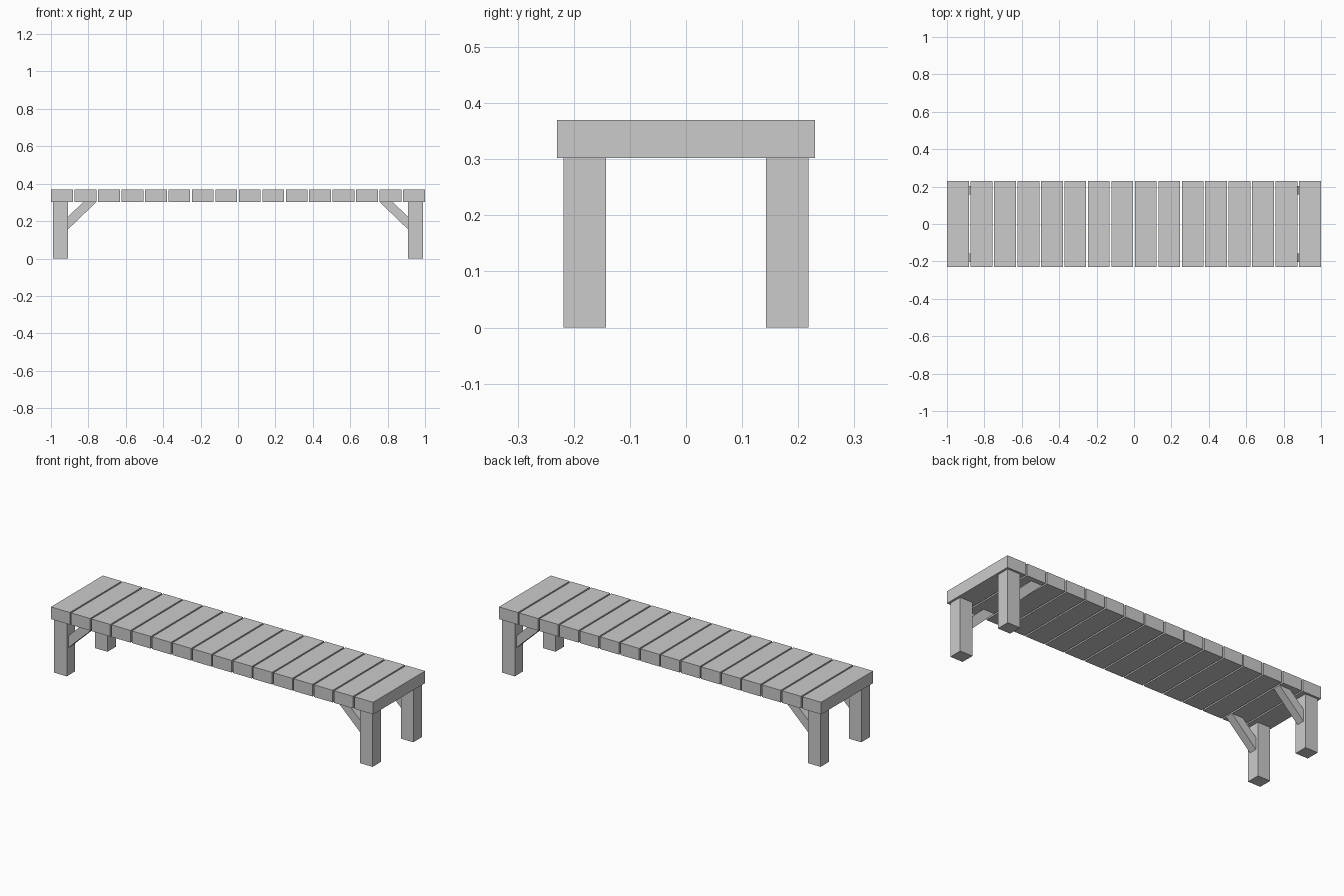
import bpy

if "Cube" in bpy.data.objects:
    bpy.data.objects.remove(bpy.data.objects["Cube"])


def prism(name, profile, y0, y1):
    """Extrude an x-z profile between two y positions."""
    n = len(profile)
    verts = [(x, y0, z) for x, z in profile] + [(x, y1, z) for x, z in profile]
    faces = [tuple(range(n)), tuple(range(2 * n - 1, n - 1, -1))]
    faces += [(i, i + n, (i + 1) % n + n, (i + 1) % n) for i in range(n)]
    if sum(profile[i][0] * profile[(i + 1) % n][1] - profile[(i + 1) % n][0] * profile[i][1]
           for i in range(n)) < 0:
        faces = [f[::-1] for f in faces]
    mesh = bpy.data.meshes.new(name)
    mesh.from_pydata(verts, [], faces)
    obj = bpy.data.objects.new(name, mesh)
    bpy.context.collection.objects.link(obj)
    return obj


def rect(x0, x1, z0, z1):
    return [(x0, z0), (x1, z0), (x1, z1), (x0, z1)]


# Seat slats
COUNT, WIDTH = 16, 0.117
SEAT_BOTTOM, SEAT_TOP = 0.302, 0.37
pitch = (2 - WIDTH) / (COUNT - 1)
for i in range(COUNT):
    x = -1 + i * pitch
    prism(f"seat_slat_{i + 1}", rect(x, x + WIDTH, SEAT_BOTTOM, SEAT_TOP), -0.23, 0.23)

# Legs and diagonal braces at the four corners
leg = rect(0.91, 0.988, 0, SEAT_BOTTOM)
brace = [(0.91, 0.155), (0.91, 0.223), (0.827, SEAT_BOTTOM), (0.757, SEAT_BOTTOM)]
for sx, side in ((-1, "left"), (1, "right")):
    for sy, end in ((-1, "front"), (1, "back")):
        for part, shape, inner, outer in (("leg", leg, 0.143, 0.218),
                                          ("brace", brace, 0.158, 0.203)):
            ys = sorted((sy * inner, sy * outer))
            prism(f"{end}_{side}_{part}", [(sx * x, z) for x, z in shape], *ys)
